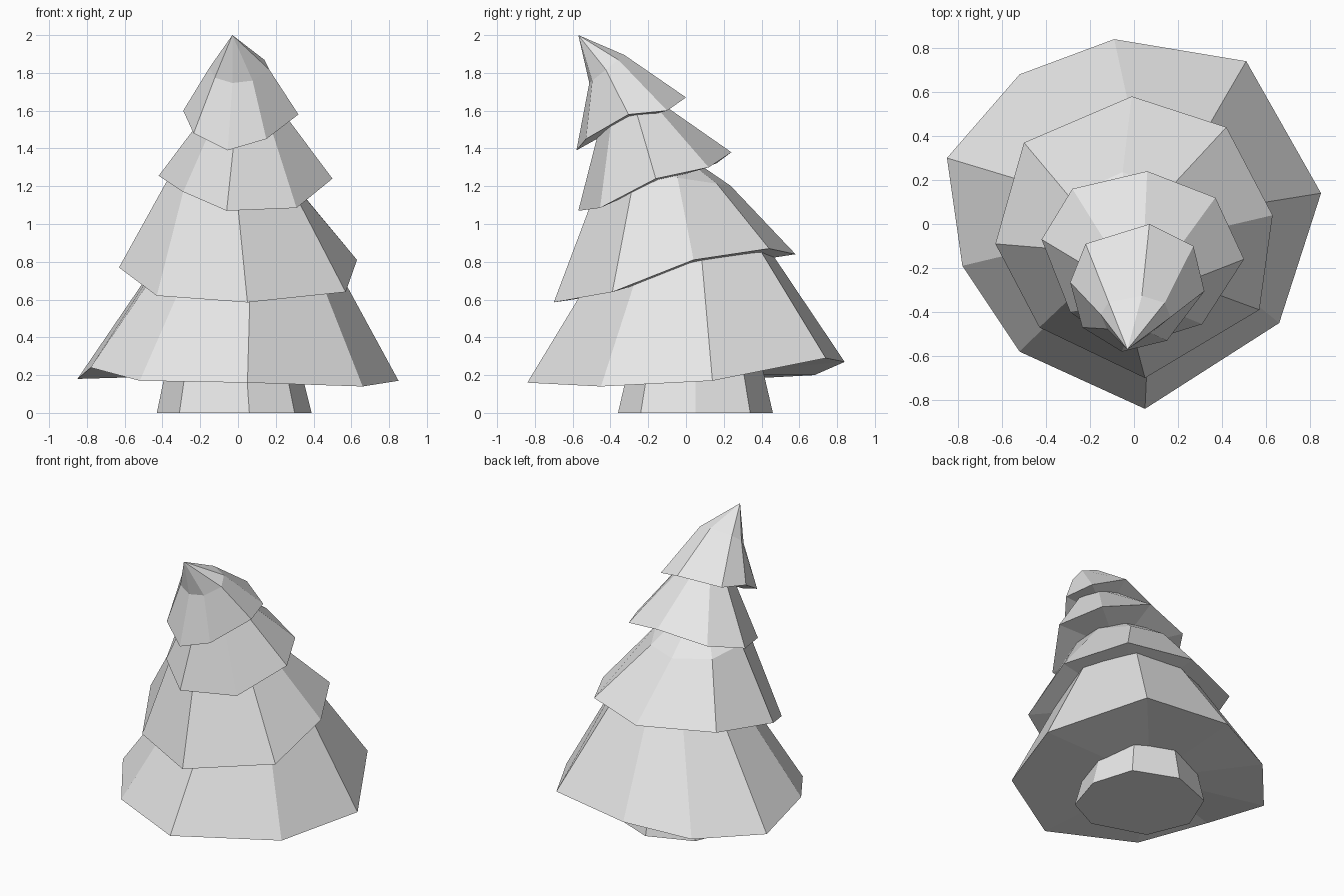
import bpy
import bmesh
from mathutils import Vector

cube = bpy.data.objects.get("Cube")
if cube:
    bpy.data.objects.remove(cube, do_unlink=True)

# One plain grey for the whole tree
grey = bpy.data.materials.new("light_grey")
grey.use_nodes = True
colour = (0.8, 0.8, 0.8, 1)
grey.diffuse_color = colour
grey.node_tree.nodes["Principled BSDF"].inputs["Base Color"].default_value = colour


def shrink_ring(ring, centre, scale_x, scale_y, tilt):
    """Copy a ring around a new centre, scaled in plan and tilted front to back."""
    middle = sum(ring, Vector()) / len(ring)
    centre = Vector(centre)
    result = []
    for point in ring:
        dx = (point.x - middle.x) * scale_x
        dy = (point.y - middle.y) * scale_y
        result.append(centre + Vector((dx, dy, dy * tilt)))
    return result


def build_solid(name, lower, upper, bottom_tip, top_tip):
    """Loft two rings and close each end with a fan of triangles."""
    bm = bmesh.new()
    low = [bm.verts.new(p) for p in lower]
    high = [bm.verts.new(p) for p in upper]
    bottom, top = bm.verts.new(bottom_tip), bm.verts.new(top_tip)
    count = len(low)
    for i in range(count):
        j = (i + 1) % count
        bm.faces.new((low[i], low[j], high[j], high[i]))
        bm.faces.new((high[i], high[j], top))
        bm.faces.new((low[j], low[i], bottom))
    bmesh.ops.recalc_face_normals(bm, faces=bm.faces)
    mesh = bpy.data.meshes.new(name)
    bm.to_mesh(mesh)
    bm.free()
    mesh.materials.append(grey)
    obj = bpy.data.objects.new(name, mesh)
    bpy.context.collection.objects.link(obj)
    return obj


def build_tier(name, rim, centre, scale_x, scale_y, tilt, tip):
    """A skirt of branches: uneven rim, narrower shoulder, pointed cap."""
    rim = [Vector(p) for p in rim]
    shoulder = shrink_ring(rim, centre, scale_x, scale_y, tilt)
    underside = sum(rim, Vector()) / len(rim)
    return build_solid(name, rim, shoulder, underside, tip)


# Trunk: a short tapered octagon
foot = [Vector(p) for p in (
    (-.43, .05, 0), (-.31, .34, 0), (0, .46, 0), (.3, .34, 0),
    (.39, .05, 0), (.3, -.24, 0), (.06, -.36, 0), (-.31, -.24, 0))]
neck = shrink_ring(foot, (-.01, .05, .3), .83, .83, 0)
build_solid("trunk", foot, neck, (0, .05, 0), (0, .05, .3))

# Branch tiers, rims listed from the right side round the back
build_tier("lowest_branches", (
    (-.85, .3, .18), (-.52, .68, .2), (-.09, .84, .27), (.51, .74, .29),
    (.85, .14, .17), (.66, -.45, .14), (.05, -.84, .16), (-.52, -.58, .17),
    (-.78, -.19, .24)), (.02, .04, .98), .42, .42, 0, (0, 0, 1.05))

build_tier("lower_branches", (
    (-.63, -.09, .77), (-.5, .37, .84), (-.01, .58, .84), (.42, .44, .87),
    (.63, .04, .81), (.57, -.39, .64), (.05, -.7, .585), (-.43, -.47, .62)),
    (-.04, -.08, 1.25), .5, .52, -.15, (0, -.2, 1.5))

build_tier("upper_branches", (
    (-.42, -.07, 1.255), (-.28, .16, 1.32), (.06, .24, 1.38), (.37, .12, 1.3),
    (.5, -.16, 1.24), (.31, -.455, 1.085), (-.06, -.57, 1.07), (-.29, -.4, 1.17)),
    (.03, -.27, 1.64), .36, .36, 0, (.02, -.3, 1.7))

build_tier("top_branches", (
    (-.29, -.265, 1.6), (-.22, -.09, 1.63), (.07, 0, 1.67), (.27, -.1, 1.6),
    (.32, -.305, 1.58), (.15, -.53, 1.45), (-.055, -.58, 1.39), (-.235, -.47, 1.48)),
    (0, -.42, 1.82), .52, .32, .8, (-.03, -.57, 2))
